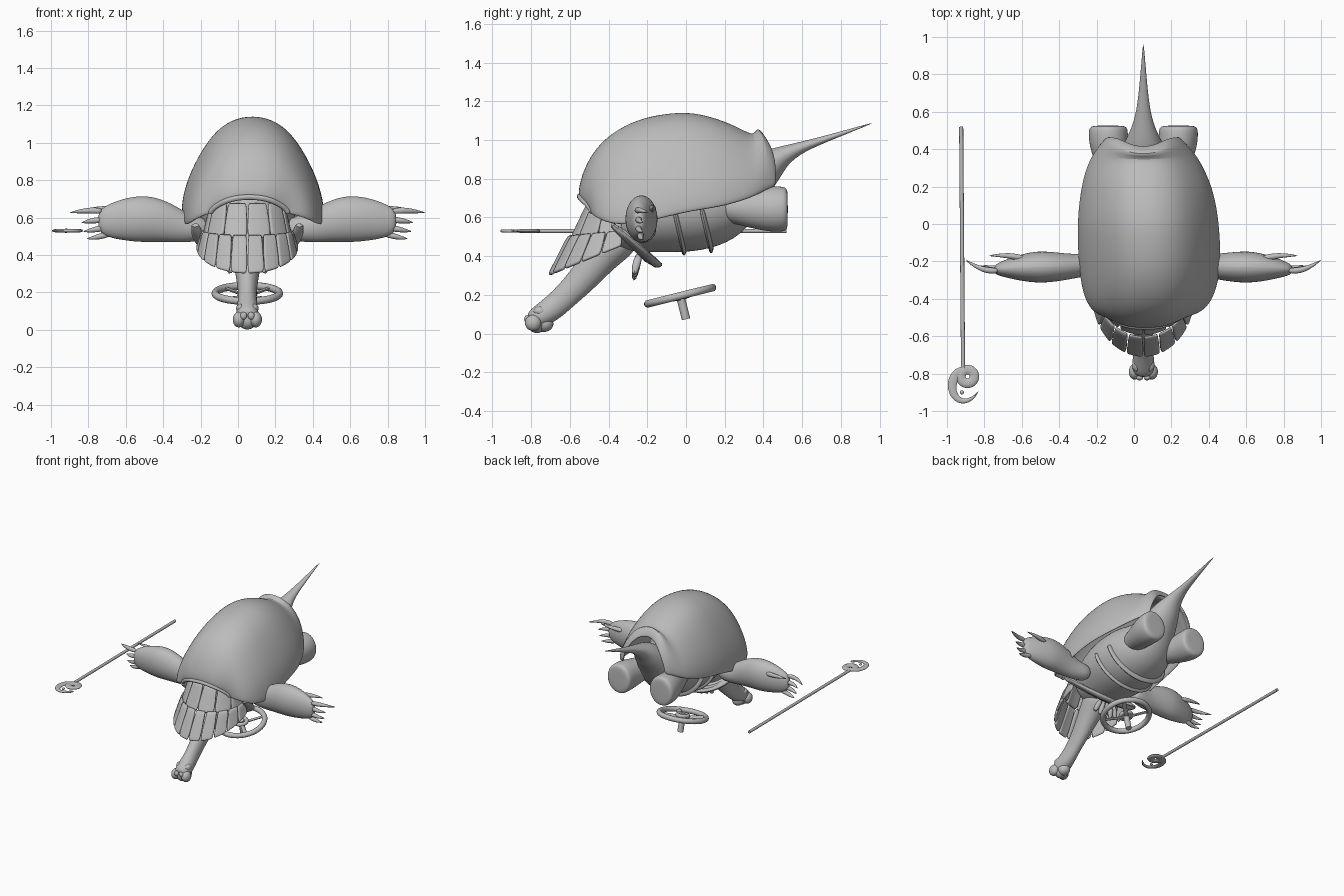
import bpy, bmesh
from math import sin, cos, pi, radians
from mathutils import Vector, Matrix

cube = bpy.data.objects.get("Cube")
if cube:
    bpy.data.objects.remove(cube, do_unlink=True)

MID = 0.05  # the body's own centre line
grey = bpy.data.materials.new("plain_grey")
grey.use_nodes = True
grey.diffuse_color = (0.5, 0.5, 0.5, 1)
grey.node_tree.nodes["Principled BSDF"].inputs["Base Color"].default_value = (0.5, 0.5, 0.5, 1)


def finish(name, bm, levels=0, thickness=0):
    bmesh.ops.recalc_face_normals(bm, faces=bm.faces)
    mesh = bpy.data.meshes.new(name)
    bm.to_mesh(mesh)
    bm.free()
    obj = bpy.data.objects.new(name, mesh)
    bpy.context.collection.objects.link(obj)
    mesh.materials.append(grey)
    if thickness:
        solid = obj.modifiers.new("thickness", 'SOLIDIFY')
        solid.thickness = thickness
        solid.offset = 0
    if levels:
        smooth = obj.modifiers.new("smooth", 'SUBSURF')
        smooth.levels = smooth.render_levels = levels
    bpy.ops.object.select_all(action='DESELECT')
    obj.select_set(True)
    bpy.context.view_layer.objects.active = obj
    bpy.ops.object.shade_smooth_by_angle(angle=radians(40))
    return obj


def skin(bm, rows, closed):
    rows = [[bm.verts.new(p) for p in row] for row in rows]
    count = len(rows[0])
    for a, b in zip(rows, rows[1:]):
        for i in range(count if closed else count - 1):
            j = (i + 1) % count
            bm.faces.new((a[i], a[j], b[j], b[i]))
    return rows


def tube(name, stations, up=(0, 0, 1), sides=12, levels=2):
    """Loft ellipses along stations of (x, y, z, side radius, up radius)."""
    centres = [Vector(s[:3]) for s in stations]
    rows = []
    for k, s in enumerate(stations):
        along = centres[min(k + 1, len(centres) - 1)] - centres[max(k - 1, 0)]
        side = along.cross(Vector(up)).normalized()
        over = side.cross(along).normalized()
        rows.append([centres[k] + side * s[3] * cos(2 * pi * i / sides)
                     + over * s[4] * sin(2 * pi * i / sides) for i in range(sides)])
    bm = bmesh.new()
    rows = skin(bm, rows, True)
    bm.faces.new(rows[0])
    bm.faces.new(rows[-1])
    return finish(name, bm, levels)


def ball(name, centre, size):
    bm = bmesh.new()
    bmesh.ops.create_uvsphere(bm, u_segments=20, v_segments=12, radius=1)
    bmesh.ops.transform(bm, matrix=Matrix.Translation(centre) @ Matrix.Diagonal((*size, 1)), verts=bm.verts)
    return finish(name, bm)


def torus(name, centre, major, tilt=0, wide=0.02, high=0.02):
    bm = bmesh.new()
    rows = []
    for k in range(41):
        a = 2 * pi * k / 40
        rows.append([((major + wide * cos(b)) * cos(a), (major + wide * cos(b)) * sin(a), high * sin(b))
                     for b in [2 * pi * i / 10 for i in range(10)]])
    skin(bm, rows, True)
    bmesh.ops.remove_doubles(bm, verts=bm.verts, dist=0.0001)
    bmesh.ops.transform(bm, matrix=Matrix.Translation(centre) @ Matrix.Rotation(tilt, 4, 'X'), verts=bm.verts)
    return finish(name, bm)


# Shell: arches of (y, top, rim, half width, centre x)
arches = [(-.55, .71, .62, .21, .06), (-.53, .82, .61, .25, .065), (-.47, .94, .59, .30, .075),
          (-.38, 1.03, .56, .345, .08), (-.25, 1.10, .56, .372, .085), (-.1, 1.13, .60, .375, .08),
          (.03, 1.137, .63, .37, .075), (.17, 1.10, .65, .35, .07), (.28, 1.05, .68, .315, .06),
          (.36, 1.01, .71, .275, .055), (.42, 1.07, .745, .225, .05), (.465, .99, .76, .185, .05)]


def shell_arch(y, top, rim, half, mid):
    row = []
    for i in range(17):
        a = pi * (i / 16 - 0.5)
        sweep = max(0, -.44 - y) * .6 * abs(sin(a)) ** 3 - (.05 * cos(a) ** 4 if y > .4 else 0)
        shrink = 1 - .08 * sin(2 * a) ** 2
        row.append((mid + half * shrink * sin(a), y + sweep, rim + (top - rim) * max(cos(a), 0)))
    return row


bm = bmesh.new()
skin(bm, [shell_arch(*arch) for arch in arches], False)
finish("shell", bm, 2, 0.022)
tube("shell_front_lip", [(*p, .016, .016) for p in shell_arch(*arches[0])], sides=8, levels=1)

# Body running into the tail
tube("body_and_tail", [(MID, *s) for s in (
    (-.47, .57, .12, .12), (-.4, .58, .18, .16), (-.25, .62, .24, .205), (-.08, .64, .27, .23),
    (.1, .65, .26, .225), (.21, .68, .22, .195), (.29, .74, .165, .14), (.36, .80, .135, .105), (.43, .87, .105, .09),
    (.5, .92, .068, .052), (.6, .965, .037, .027), (.75, 1.015, .02, .015), (.97, 1.09, .002, .002))], sides=16)

# Shallow folds wrapped under the belly
for k, (y, z, half, low) in enumerate(((-.06, .64, .255, .212), (.08, .65, .25, .21))):
    tube("belly_fold_%d" % k, [(MID + half * cos(a), y - .05 * sin(a), z + low * sin(a), .03, .014)
                               for a in [-pi * i / 12 for i in range(13)]], up=(0, 1, 0), sides=8, levels=1)

# Neck and head
tube("neck", [(MID, *s) for s in (
    (-.3, .53, .12, .12), (-.42, .42, .09, .095), (-.53, .285, .062, .08), (-.62, .195, .05, .068),
    (-.69, .13, .055, .068), (-.76, .085, .065, .062), (-.81, .06, .055, .045))])
ball("muzzle", (MID, -.77, .052), (.052, .048, .05))
ball("throat", (MID, -.735, .05), (.045, .05, .042))
for side in (-1, 1):
    ball("cheek", (MID + side * .045, -.79, .055), (.033, .042, .042))
    ball("eye_bump", (MID + side * .035, -.755, .115), (.025, .035, .025))
    ball("nose_bump", (MID + side * .02, -.822, .075), (.018, .014, .02))


# Collar: an upper ring of panels over a lower fringe
def collar_point(angle, level):
    wide, back, deep, z, lift = ((.19, -.36, .14, .68, 0), (.23, -.37, .22, .49, .02),
                                 (.235, -.37, .23, .51, .02), (.265, -.385, .32, .302, .13))[level]
    return Vector((MID + wide * sin(angle), back - deep * cos(angle), z + lift * (1 - cos(angle))))


def plates(name, count, span, top, bottom, fill):
    for k in range(count):
        mid = span * (2 * (k + .5) / count - 1)
        rows = []
        for t, width in ((0, .9), (.3, .96), (.7, 1), (.93, .97), (1, .8)):
            row = []
            for u in (-1, -.8, 0, .8, 1):
                a = mid + u * width * fill * span / count
                row.append(collar_point(a, top).lerp(collar_point(a, bottom), t))
            rows.append(row)
        bm = bmesh.new()
        skin(bm, rows, False)
        finish("%s_%d" % (name, k), bm, 1, 0.02)


plates("collar_panel", 6, radians(100), 0, 1, 1)
plates("collar_fringe", 10, radians(100), 2, 3, .98)

# Harness straps and the tassels below the chest
for k, drop in enumerate((0, .045, .085)):
    tube("harness_strap_%d" % k, [(MID + .28 * cos(a), -.39 + drop * .5 + .2 * sin(a), .57 - drop * .3 - .19 * sin(a), .03, .018)
                                  for a in [pi * i / 12 for i in range(13)]], sides=8, levels=1)
for k in range(-2, 3):
    tube("tassel_%d" % k, [(MID + k * .025, -.24, .42, .014, .02),
                           (MID + k * .042, -.26, .34, .024, .026),
                           (MID + k * .05, -.27, .27 + abs(k) * .015, .016, .01)], up=(0, 1, 0), sides=8, levels=1)

# Limbs, one of each per side
claws = [((.77, -.25, .635), (.86, -.25, .64), (.955, -.19, .625)),
         ((.75, -.24, .59), (.83, -.25, .585), (.89, -.22, .572)),
         ((.74, -.24, .55), (.82, -.25, .535), (.88, -.22, .525)),
         ((.72, -.23, .52), (.80, -.24, .495), (.86, -.22, .487)),
         ((.62, -.19, .64), (.72, -.165, .65), (.83, -.17, .655))]
for side, label in ((1, "left"), (-1, "right")):
    tube(label + "_arm", [(MID + side * x, y, z, ry, rz) for x, y, z, ry, rz in (
        (.2, -.2, .54, .06, .06), (.32, -.22, .54, .062, .078), (.4, -.228, .565, .072, .102),
        (.5, -.23, .59, .086, .126), (.58, -.23, .594, .088, .13), (.67, -.235, .588, .07, .114),
        (.75, -.24, .58, .045, .09), (.8, -.245, .58, .025, .055))])
    for k, claw in enumerate(claws):
        tube("%s_claw_%d" % (label, k), [(MID + side * x, y, z, r, r) for (x, y, z), r in
                                         zip(claw, (.02, .018, .002))], sides=8, levels=2)
    tube(label + "_hind_leg", [(MID + side * x, y, z, rx, rz) for x, y, z, rx, rz in (
        (.1, .08, .66, .06, .05), (.13, .2, .655, .08, .075), (.165, .33, .645, .092, .1), (.185, .43, .643, .107, .12),
        (.188, .495, .643, .108, .12), (.188, .523, .643, .1, .112), (.188, .526, .643, .06, .07))], sides=16)

# Steering wheel
TILT = radians(14)
hub = Vector((MID, -.03, .195))
turn = Matrix.Rotation(TILT, 3, 'X')
torus("wheel_rim", hub, .172, TILT)


def rod(name, start, end, radius, flat=1):
    tube(name, [(*start, radius, radius * flat), (*end, radius, radius * flat)], up=(0, .3, 1), sides=12, levels=0)


for k in range(4):
    a = pi * k / 2 + pi / 4
    rod("wheel_spoke_%d" % k, hub + turn @ Vector((0, 0, -.015)),
        hub + turn @ Vector((.17 * cos(a), .17 * sin(a), 0)), .017, .5)
torus("wheel_hub_ring", hub, .04, TILT, .015, .015)
rod("wheel_column", hub + turn @ Vector((0, .0001, .01)), hub + turn @ Vector((0, 0, -.125)), .022)

# Staff with a curled head
rod("staff_shaft", (-.924, .52, .53), (-.914, -.77, .53), .011)
torus("staff_eye", (-.89, -.815, .53), .036, 0, .026, .01)
tube("staff_crescent", [(x, y, .53, w, .009) for x, y, w in (
    (-.9, -.775, .018), (-.94, -.79, .026), (-.97, -.83, .028), (-.975, -.885, .024), (-.955, -.93, .02),
    (-.915, -.952, .016), (-.865, -.937, .01), (-.83, -.893, .001))])
ball("staff_bead", (-.92, -.9, .53), (.011, .011, .009))
